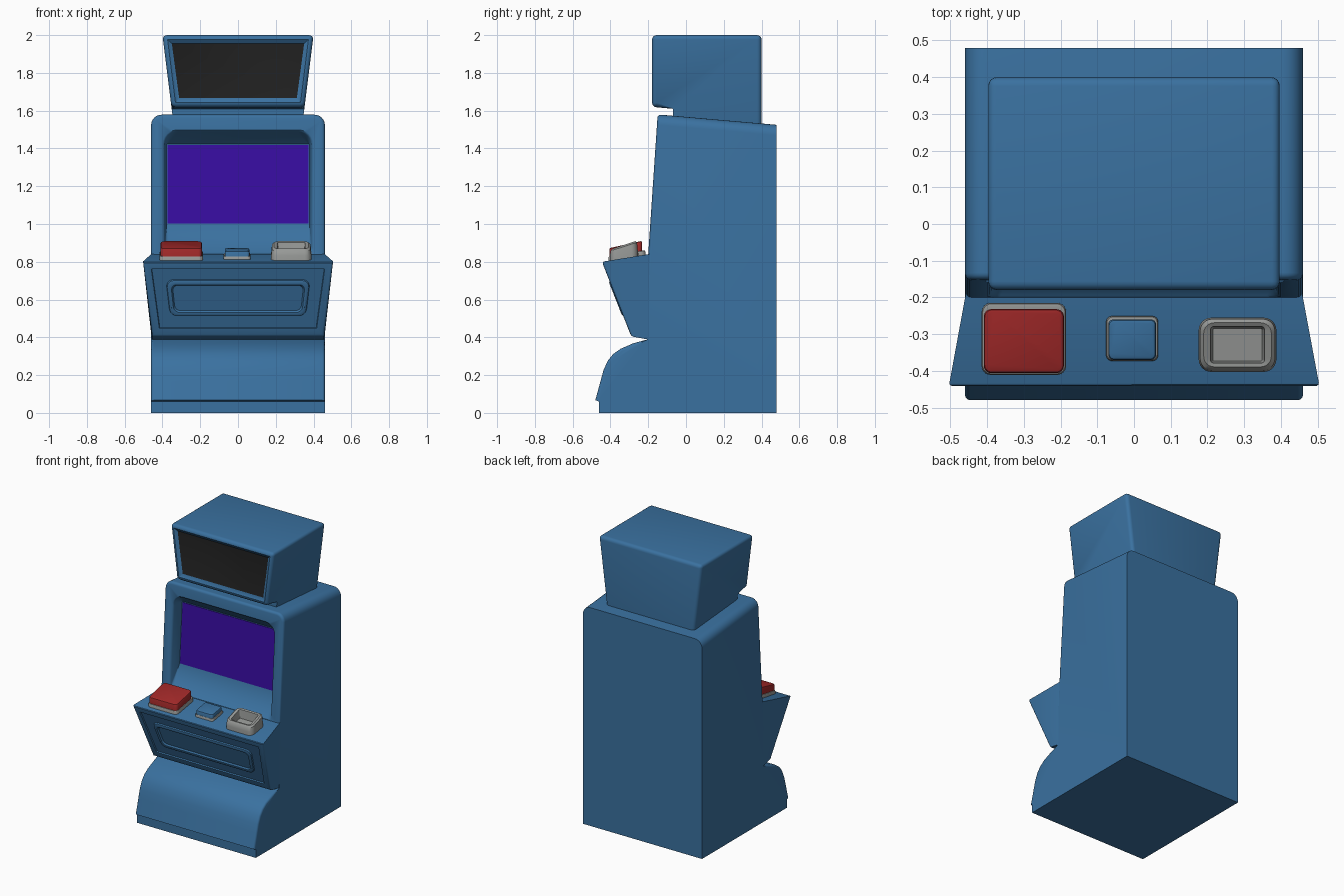
import bpy, bmesh, math
from mathutils import Vector

if "Cube" in bpy.data.objects:
    bpy.data.objects.remove(bpy.data.objects["Cube"])


def material(name, rgb):
    m = bpy.data.materials.new(name)
    m.diffuse_color = (*rgb, 1)
    m.use_nodes = True
    m.node_tree.nodes["Principled BSDF"].inputs["Base Color"].default_value = m.diffuse_color
    return m


BLUE = material("cabinet_blue", (0.042, 0.165, 0.35))
BLACK = material("panel_black", (0.014, 0.014, 0.014))
PURPLE = material("screen_purple", (0.04, 0.004, 0.36))
RED = material("button_red", (0.36, 0.022, 0.022))
GREY = material("plastic_grey", (0.31, 0.32, 0.31))


def finish(name, bm, *mats):
    bmesh.ops.recalc_face_normals(bm, faces=bm.faces[:])
    me = bpy.data.meshes.new(name)
    bm.to_mesh(me)
    bm.free()
    ob = bpy.data.objects.new(name, me)
    bpy.context.collection.objects.link(ob)
    for m in mats:
        me.materials.append(m)
    return ob


def smooth(ob, angle=35):
    bpy.ops.object.select_all(action='DESELECT')
    ob.select_set(True)
    bpy.context.view_layer.objects.active = ob
    bpy.ops.object.shade_smooth_by_angle(angle=math.radians(angle))


def skin(loops, closed_caps=True):
    """Join equal-length 3D loops into a capped solid."""
    bm = bmesh.new()
    rows = [[bm.verts.new(p) for p in lp] for lp in loops]
    n = len(rows[0])
    for a, b in zip(rows, rows[1:]):
        for i in range(n):
            j = (i + 1) % n
            bm.faces.new((a[i], a[j], b[j], b[i]))
    bm.faces.new(rows[0])
    bm.faces.new(rows[-1])
    bmesh.ops.recalc_face_normals(bm, faces=bm.faces[:])
    return bm


def loft(name, loops, mat):
    ob = finish(name, skin(loops), mat)
    smooth(ob)
    return ob


def prism(profile, half_width):
    """Extrude a (y, z) profile across x; half_width is a function of (y, z)."""
    return skin([[(s * half_width(y, z), y, z) for y, z in profile] for s in (-1, 1)])


def bevel(bm, edges, width, seg):
    bmesh.ops.bevel(bm, geom=edges, offset=width, offset_type='OFFSET', segments=seg,
                    profile=0.5, affect='EDGES', clamp_overlap=False)


def rrect(cu, cv, hw, hh, r, r_low=None, taper=0.0):
    """Rounded rectangle outline; taper widens it with height."""
    pts = []
    for k, (su, sv) in enumerate(((1, 1), (-1, 1), (-1, -1), (1, -1))):
        q = r if sv > 0 or r_low is None else r_low
        for i in range(7):
            a = (k + i / 6) * math.pi / 2
            v = sv * (hh - q) + q * math.sin(a)
            u = (su * (hw - q) + q * math.cos(a)) * (1 + taper * v)
            pts.append((cu + u, cv + v))
    return pts


# main cabinet with curved kick plate
kick = [(-.46, 0), (-.46, .06), (-.48, .067), (-.452, .17), (-.437, .225), (-.415, .275),
        (-.385, .312), (-.345, .34), (-.28, .368), (-.2, .39)]
bm = prism(kick + [(-.2, .84), (-.15, 1.58), (.48, 1.525), (.48, 0)], lambda y, z: .46)
bevel(bm, [e for e in bm.edges if min(v.co.z for v in e.verts) > 1.5
           and abs(e.verts[0].co.x - e.verts[1].co.x) < .01], .055, 6)
bm.normal_update()
front = max((f for f in bm.faces if f.normal.y < -.9),
            key=lambda f: f.calc_center_median().z)
bevel(bm, [e for e in front.edges if sum(v.co.z for v in e.verts) > 1.8], .018, 4)
bevel(bm, [e for e in bm.edges if abs(e.verts[0].co.x - e.verts[1].co.x) < .001
           and all(.064 < v.co.z < .395 and v.co.y < -.19 for v in e.verts)], .014, 3)
cabinet = finish("cabinet", bm, BLUE)


# screen recess, cut as a loft that narrows toward the screen
def on_front(outline, depth):
    return [(x, -.2 + (z - .84) * .0676 + depth, z) for x, z in outline]


outer = rrect(0, 1.17, .388, .318, .07, .03)
cutter = finish("recess_cutter", skin([
    on_front(rrect(0, 1.21, .378, .213, .006), .085),
    on_front(outer, .014),
    on_front(rrect(0, 1.17, .392, .322, .072, .03), .005),
    on_front(rrect(0, 1.17, .402, .330, .076, .03), -.002),
    on_front(rrect(0, 1.17, .402, .330, .076, .03), -.1)]), BLUE)
mod = cabinet.modifiers.new("recess", 'BOOLEAN')
mod.operation, mod.solver, mod.object = 'DIFFERENCE', 'EXACT', cutter
bpy.context.view_layer.objects.active = cabinet
cabinet.select_set(True)
bpy.ops.object.modifier_apply(modifier=mod.name)
bpy.data.objects.remove(cutter)
smooth(cabinet)

# screen
loft("screen", [on_front(rrect(0, 1.21, .373, .208, .002), d) for d in (.088, .081)], PURPLE)

# header box with overhang and dark sign panel
bm = prism([(-.18, 2), (-.18, 1.62), (-.07, 1.61), (-.07, 1.5), (.4, 1.5), (.4, 2)],
           lambda y, z: .35 + (z - 1.6) * .125)
bevel(bm, [e for e in bm.edges if not all(v.co.z < 1.615 and v.co.y < -.06 for v in e.verts)
           and sum(v.co.z for v in e.verts) > 3.01], .024, 4)
bm.normal_update()
sign = max((f for f in bm.faces if f.normal.y < -.98), key=lambda f: f.calc_area())
bmesh.ops.inset_region(bm, faces=[sign], thickness=.03, depth=-.014)
sign.material_index = 1
smooth(finish("header", bm, BLUE, BLACK))


# control console, flaring toward the player
def flare(y, z):
    return .46 + .045 * (-.2 - y) / .245 if z > .6 else .456


bm = prism([(-.445, .80), (-.29, .405), (-.18, .385), (-.18, .843)], flare)
bevel(bm, [e for e in bm.edges if all(v.co.y < -.25 for v in e.verts)], .013, 3)
bm.normal_update()
panel = max((f for f in bm.faces if f.normal.y < -.8), key=lambda f: f.calc_area())
bmesh.ops.inset_region(bm, faces=[panel], thickness=.042)
bmesh.ops.inset_region(bm, faces=[panel], thickness=.004, depth=-.008)
smooth(finish("console", bm, BLUE))


# raised trim ring on the console front
def on_console(outline, out):
    return [(x, -.445 + (.80 - z) * .392 - .93 * out, z - .37 * out) for x, z in outline]


trim = [(.372, .098, -.012), (.368, .094, 0), (.358, .084, .005),
        (.347, .073, .003), (.34, .066, -.006)]
loft("console_trim", [on_console(rrect(0, .606, w, h, h * .4, None, .32), o)
                      for w, h, o in trim], BLUE)


# deck controls
def on_deck(outline, h, extra=0.0):
    return [(x, y, .80 + (y + .445) * .163 + h + extra * (y + .4)) for x, y in outline]


def pad(name, cx, cy, hw, hh, r, h0, h1, mat, extra=0.0):
    b = .008
    loft(name, [on_deck(rrect(cx, cy, hw - d, hh - d, r), h, e) for d, h, e in (
        (0, h0, 0), (0, h1 - b, extra), (b * .3, h1 - b * .3, extra), (b, h1, extra))], mat)


pad("large_button_base", -.3, -.313, .115, .098, .025, -.01, .024, GREY)
pad("large_button", -.3, -.319, .109, .087, .02, .01, .066, RED, .06)
pad("small_button_base", -.005, -.312, .071, .061, .016, -.01, .018, GREY)
pad("small_button", -.005, -.315, .065, .055, .014, .01, .044, BLUE)

# open tray with a raised back
tray = [(.106, .074, .035, -.01, 0), (.106, .074, .035, .026, 0), (.102, .07, .033, .05, .16),
        (.092, .06, .028, .058, .17), (.074, .05, .01, .055, .17), (.067, .044, .004, .018, 0)]
loft("tray", [on_deck(rrect(.282, -.329, w, h, r), z, e) for w, h, r, z, e in tray], GREY)
